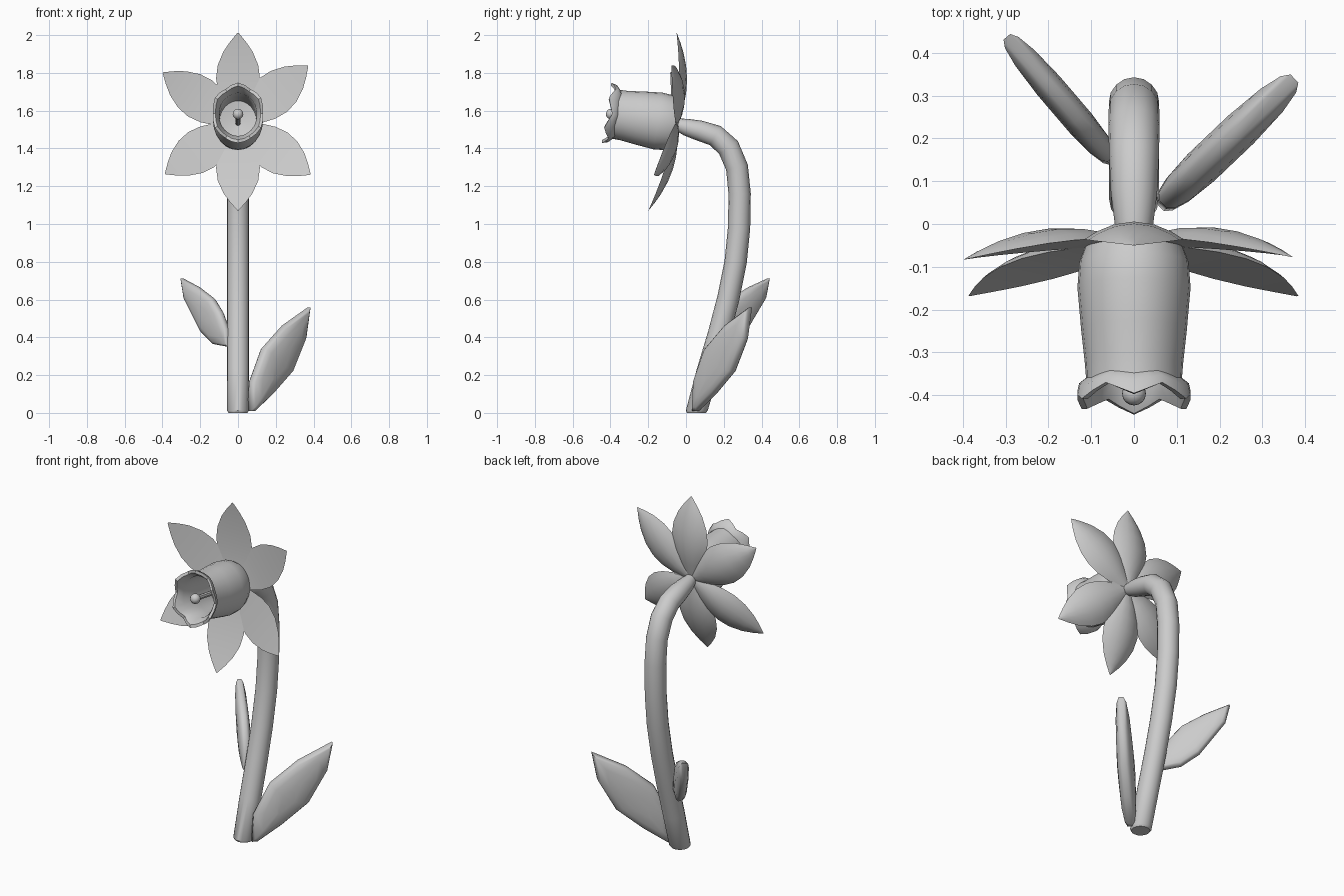
import bpy, bmesh
from math import sin, cos, pi, radians
from mathutils import Vector, Matrix

if "Cube" in bpy.data.objects:
    bpy.data.objects.remove(bpy.data.objects["Cube"])


def loft(name, rings, angle=40):
    """Closed solid through equal-sized rings of points, capped at both ends."""
    bm = bmesh.new()
    vs = [[bm.verts.new(p) for p in ring] for ring in rings]
    n = len(vs[0])
    for a, b in zip(vs, vs[1:]):
        for i in range(n):
            j = (i + 1) % n
            bm.faces.new((a[i], a[j], b[j], b[i]))
    bm.faces.new(vs[0])
    bm.faces.new(vs[-1])
    bmesh.ops.recalc_face_normals(bm, faces=bm.faces)
    me = bpy.data.meshes.new(name)
    bm.to_mesh(me)
    bm.free()
    ob = bpy.data.objects.new(name, me)
    bpy.context.collection.objects.link(ob)
    bpy.ops.object.select_all(action='DESELECT')
    ob.select_set(True)
    bpy.context.view_layer.objects.active = ob
    bpy.ops.object.shade_smooth_by_angle(angle=radians(angle))
    return ob


# Flower frame: local x = right, y = up in the petal plane, z = forward
tilt = radians(9)
up = Vector((0, sin(tilt), cos(tilt)))
fwd = Vector((0, -cos(tilt), sin(tilt)))
center = Vector((0, -0.05, 1.53))


def flower(x, y, z):
    return center + Vector((x, 0, 0)) + up * y + fwd * z


# Stem: bent tube in the y-z plane (y, z, radius)
path = [(0.055, 0, 0.05), (0.057, 0.012, 0.058), (0.115, 0.22, 0.059), (0.175, 0.42, 0.059),
        (0.225, 0.61, 0.059), (0.263, 0.8, 0.059), (0.281, 0.98, 0.059),
        (0.284, 1.16, 0.059), (0.27, 1.3, 0.059), (0.225, 1.405, 0.06),
        (0.155, 1.468, 0.058), (0.07, 1.495, 0.054), (0.0, 1.513, 0.045),
        (-0.05, 1.528, 0.032)]
rings = []
for i, (y, z, r) in enumerate(path):
    a, b = path[max(i - 1, 0)], path[min(i + 1, len(path) - 1)]
    t = Vector((0, b[0] - a[0], b[1] - a[1])).normalized()
    if i < 2:
        t = Vector((0, 0, 1))
    side = Vector((0, t.z, -t.y))
    rings.append([Vector((cos(k * pi / 8) * r, y, z)) + side * sin(k * pi / 8) * r
                  for k in range(16)])
loft("stem", rings)

# Petals: flat front, bulging back (distance from centre, half width)
outline = [(0.01, 0.025), (0.1, 0.075), (0.17, 0.104), (0.24, 0.116), (0.31, 0.107),
           (0.38, 0.077), (0.43, 0.042), (0.476, 0.003)]
for n, deg in enumerate((90, 39, -36.5, -90, 216, 146.5)):
    ca, sa = cos(radians(deg)), sin(radians(deg))
    rings = []
    for r, w in outline:
        front = 0.075 * (r / 0.475) ** 1.7
        ring = [(k, front) for k in (1, 0.5, 0, -0.5)]
        ring += [(k, front - 0.042 * w / 0.116 * (1 - k * k))
                 for k in (-1, -0.75, -0.4, 0, 0.4, 0.75)]
        rings.append([flower(r * ca - k * w * sa, r * sa + k * w * ca, h) for k, h in ring])
    loft("petal_%d" % (n + 1), rings)

# Trumpet: oval lathe with wavy lip and hollow inside (radius, forward)
profile = [(0.06, -0.005), (0.13, 0.0), (0.147, 0.04), (0.152, 0.1), (0.142, 0.2),
           (0.132, 0.28), (0.13, 0.318), (0.15, 0.335), (0.157, 0.36),
           (0.14, 0.36), (0.115, 0.318), (0.113, 0.2), (0.113, 0.07), (0.02, 0.05)]
rings = []
for r, t in profile:
    wave = max(0, (t - 0.3) / 0.06)
    ring = []
    for k in range(24):
        a = k * pi / 12
        rr = r * (1 + 0.03 * wave * cos(6 * a + pi))
        ring.append(flower(rr * 0.87 * cos(a), rr * sin(a),
                           t + 0.015 * wave * cos(6 * a + pi)))
    rings.append(ring)
loft("trumpet", rings)

# Pistil: thin rod and round tip
loft("pistil_rod", [[flower(0.014 * cos(k * pi / 4), 0.014 * sin(k * pi / 4) - 0.003, t)
                     for k in range(8)] for t in (0.04, 0.34)])
bpy.ops.mesh.primitive_uv_sphere_add(segments=16, ring_count=10, radius=0.028,
                                     location=flower(0, -0.003, 0.35))
bpy.context.object.name = "pistil_tip"
bpy.ops.object.shade_smooth()


def leaf(name, origin, heading, pts, thick):
    """Upright blade: outline in (distance along heading, z), rounded on both faces."""
    d = Vector((heading[0], heading[1], 0)).normalized()
    nrm = Vector((-d.y, d.x, 0))
    cs = sum(p[0] for p in pts) / len(pts)
    cz = sum(p[1] for p in pts) / len(pts)
    rings = []
    for scale, off in ((0.3, -1), (0.7, -0.85), (0.92, -0.6), (1, -0.3),
                       (1, 0.3), (0.92, 0.6), (0.7, 0.85), (0.3, 1)):
        rings.append([Vector((origin[0], origin[1], cz + (z - cz) * scale))
                      + d * (cs + (s - cs) * scale) + nrm * off * thick for s, z in pts])
    loft(name, rings, 60)


# Leaves
leaf("right_leaf", (0.06, 0.04), (0.725, 0.69),
     [(0, 0.01), (0.01, 0.16), (0.1, 0.34), (0.25, 0.462), (0.435, 0.557),
      (0.405, 0.4), (0.305, 0.22), (0.16, 0.1), (0.03, 0.01)], 0.044)
leaf("left_leaf", (-0.06, 0.16), (-0.65, 0.76),
     [(-0.02, 0.35), (-0.01, 0.44), (0.04, 0.53), (0.11, 0.605), (0.23, 0.665),
      (0.365, 0.712), (0.34, 0.61), (0.2, 0.43), (0.1, 0.365)], 0.034)
